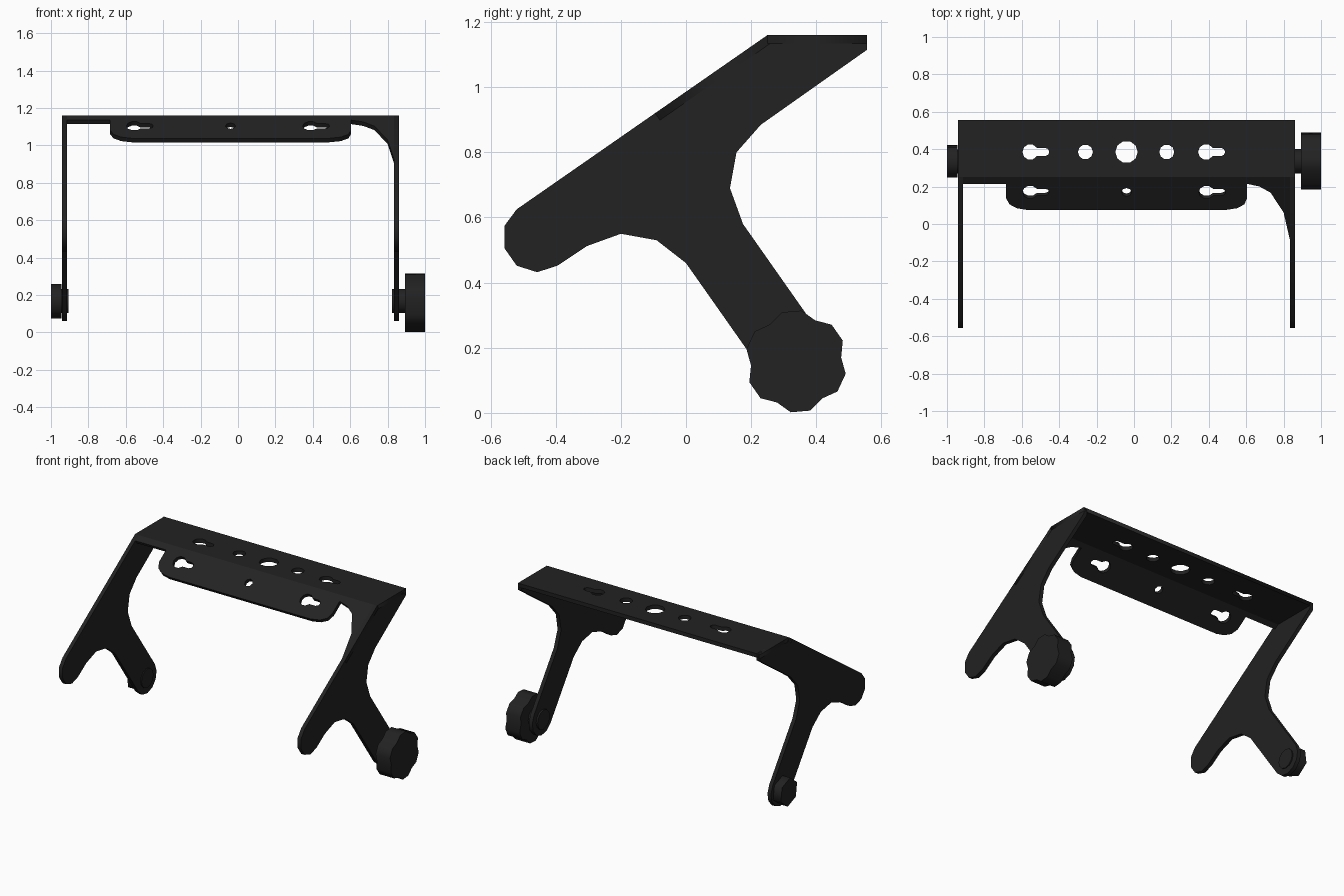
import bpy
from math import sin, cos, radians
from mathutils import Matrix, Vector

cube = bpy.data.objects.get("Cube")
if cube:
    bpy.data.objects.remove(cube, do_unlink=True)

black = bpy.data.materials.new("matte_black")
black.use_nodes = True
COLOUR = (0.016, 0.016, 0.016, 1)
black.diffuse_color = COLOUR
bsdf = black.node_tree.nodes["Principled BSDF"]
bsdf.inputs["Base Color"].default_value = COLOUR
bsdf.inputs["Roughness"].default_value = 0.7

X, Y, Z = Vector((1, 0, 0)), Vector((0, 1, 0)), Vector((0, 0, 1))
SLOPE = Vector((0, -0.821, -0.571))   # direction of the bent front flange
T = 0.026                             # sheet thickness


def plate(name, loops, origin, u, v, thickness):
    """Flat sheet from an outline plus hole loops, raised along u x v."""
    n = u.cross(v)
    curve = bpy.data.curves.new(name, 'CURVE')
    curve.dimensions = '2D'
    curve.fill_mode = 'BOTH'
    curve.extrude = thickness / 2
    for loop in loops:
        spline = curve.splines.new('POLY')
        spline.points.add(len(loop) - 1)
        for point, (a, b) in zip(spline.points, loop):
            point.co = (a, b, 0, 1)
        spline.use_cyclic_u = True
    helper = bpy.data.objects.new(name + "_outline", curve)
    bpy.context.collection.objects.link(helper)
    graph = bpy.context.evaluated_depsgraph_get()
    mesh = bpy.data.meshes.new_from_object(helper.evaluated_get(graph))
    bpy.data.objects.remove(helper, do_unlink=True)
    centre = Vector(origin) + n * thickness / 2
    frame = Matrix((u, v, n)).transposed().to_4x4()
    mesh.transform(Matrix.Translation(centre) @ frame)
    mesh.materials.clear()
    mesh.materials.append(black)
    obj = bpy.data.objects.new(name, mesh)
    bpy.context.collection.objects.link(obj)
    return obj


def arc(a, b, r, start, end, steps):
    angles = [radians(start + (end - start) * i / steps) for i in range(steps + 1)]
    return [(a + r * cos(t), b + r * sin(t)) for t in angles]


def circle(a, b, r, sides=10, turn=0):
    return arc(a, b, r, turn, turn + 360, sides)[:-1]


def keyhole(a, b):
    # Round entry with a narrow slot towards +x
    return arc(a, b, 0.042, 32, 328, 8) + arc(a + 0.08, b, 0.022, -90, 90, 4)


# Top plate with mounting holes
LEFT, RIGHT, BEND = -0.94, 0.86, 0.25
row = 0.385
top = [[(LEFT, BEND), (RIGHT, BEND), (RIGHT, 0.556), (LEFT, 0.556)],
       keyhole(-0.555, row), keyhole(0.385, row), circle(-0.04, row, 0.06),
       circle(-0.26, row, 0.04), circle(0.175, row, 0.04)]
plate("top_plate", top, (0, 0, 1.16 - T), X, Y, T)

# Sloping front flange with rounded tab and one corner gusset
flange = [(LEFT, 0), (RIGHT, 0), (RIGHT, 0.42), (0.835, 0.415), (0.80, 0.23),
          (0.73, 0.10), (0.67, 0.06), (0.605, 0.043), (0.605, 0.135),
          (0.59, 0.177), (0.55, 0.202), (0.49, 0.213), (-0.57, 0.213),
          (-0.625, 0.202), (-0.665, 0.177), (-0.685, 0.135),
          (-0.685, 0.043), (LEFT, 0.043)]
row = 0.0975
plate("front_flange", [flange, keyhole(-0.555, row), keyhole(0.388, row),
      circle(-0.04, row, 0.027, 8)], (0, BEND, 1.16), X, SLOPE, T)

# Forked side arms
PIVOT = (0.335, 0.168)
arm = [(0.25, 1.16), (0.556, 1.16), (0.556, 1.115), (0.23, 0.885),
       (0.155, 0.80), (0.135, 0.69), (0.175, 0.58)]
arm += arc(*PIVOT, 0.106, 35, -145, 6)
arm += [(0, 0.46), (-0.09, 0.53), (-0.2, 0.55), (-0.305, 0.512),
        (-0.395, 0.452), (-0.457, 0.432), (-0.52, 0.452), (-0.557, 0.505),
        (-0.557, 0.575), (-0.52, 0.625)]
for name, x in (("right_arm", LEFT), ("left_arm", RIGHT - T)):
    plate(name, [arm], (x, 0, 0), Y, Z, T)

# Hex bolt and its collar
plate("bolt_head", [circle(*PIVOT, 0.093, 6, 38)], (-1, 0, 0), Y, Z, 0.057)
plate("bolt_collar", [circle(*PIVOT, 0.064, 12)], (-0.945, 0, 0), Y, Z, 0.038)

# Six-lobed clamping knob and its hub
knob = []
for i in range(6):
    for offset, r in ((0, 0.139), (19, 0.157), (41, 0.157)):
        t = radians(5 + 60 * i + offset)
        knob.append((0.338 + r * cos(t), 0.158 + r * sin(t)))
plate("knob", [knob], (0.893, 0, 0), Y, Z, 0.107)
plate("knob_hub", [circle(*PIVOT, 0.065, 12)], (0.823, 0, 0), Y, Z, 0.075)
